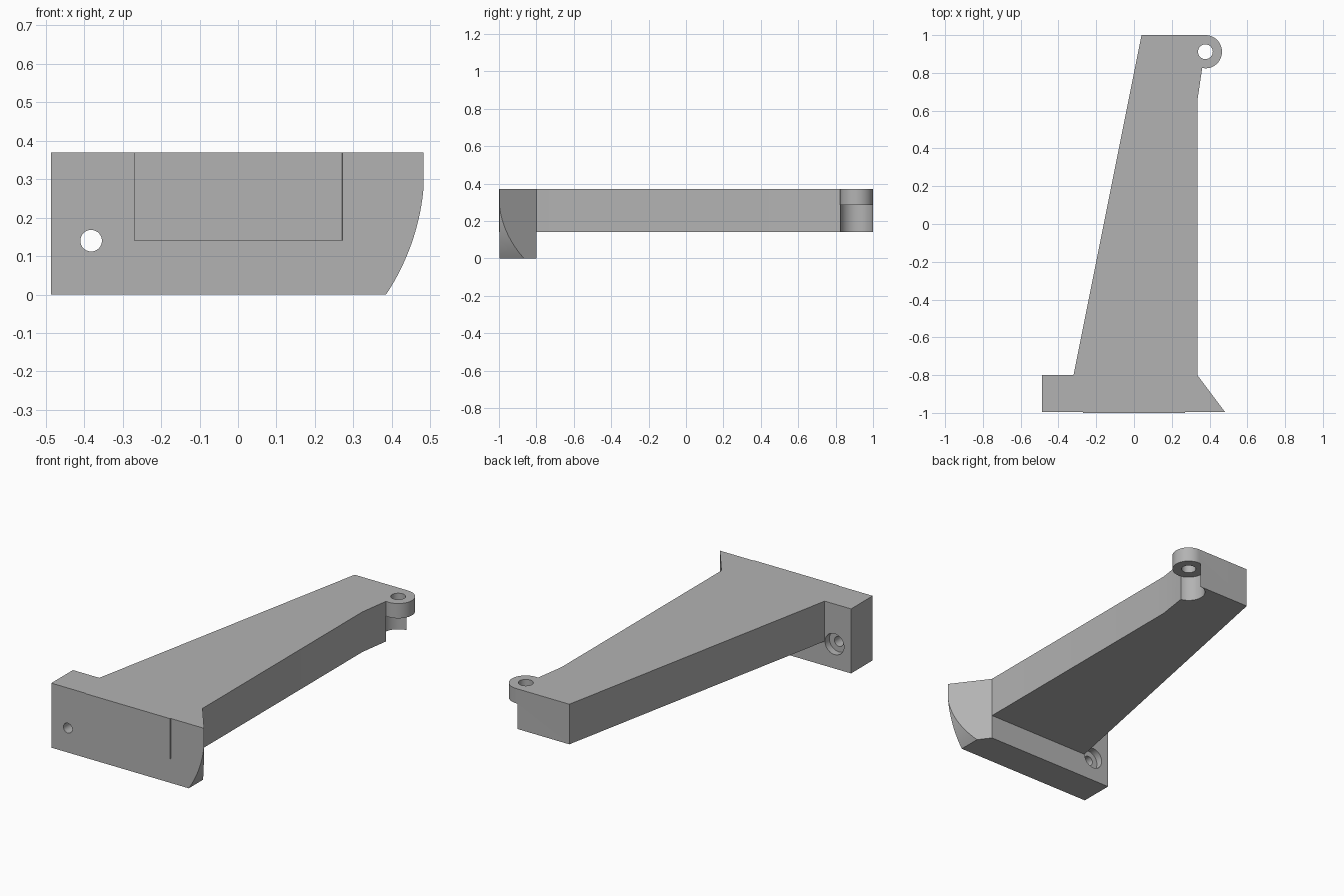
import bpy, bmesh, math
from mathutils import Vector

cube = bpy.data.objects.get("Cube")
if cube:
    bpy.data.objects.remove(cube, do_unlink=True)

grey = bpy.data.materials.new("plain grey")
grey.use_nodes = True
colour = (0.45, 0.45, 0.45, 1)
grey.diffuse_color = colour
grey.node_tree.nodes["Principled BSDF"].inputs["Base Color"].default_value = colour

TOP, ARM_BOTTOM, FRONT, BACK = 0.37, 0.14, -0.996, -0.8
LUG_X, LUG_Y, LUG_R = 0.378, 0.912, 0.088


def prism(name, points, start, end, axis="z"):
    """Extrude a 2D outline along z (outline in x, y) or y (outline in x, z)."""
    def place(p, t):
        return (p[0], p[1], t) if axis == "z" else (p[0], t, p[1])
    bm = bmesh.new()
    base = bm.faces.new([bm.verts.new(place(p, start)) for p in points])
    res = bmesh.ops.extrude_face_region(bm, geom=[base])
    moved = [g for g in res["geom"] if isinstance(g, bmesh.types.BMVert)]
    shift = Vector(place((0, 0), end - start))
    bmesh.ops.translate(bm, verts=moved, vec=shift)
    bmesh.ops.recalc_face_normals(bm, faces=bm.faces)
    mesh = bpy.data.meshes.new(name)
    bm.to_mesh(mesh)
    bm.free()
    mesh.materials.append(grey)
    obj = bpy.data.objects.new(name, mesh)
    bpy.context.collection.objects.link(obj)
    return obj


def arc(cx, cy, r, a0, a1, n):
    angles = [math.radians(a0 + (a1 - a0) * i / n) for i in range(n + 1)]
    return [(cx + r * math.cos(a), cy + r * math.sin(a)) for a in angles]


def circle(cx, cy, r, n=48):
    return arc(cx, cy, r, 0, 360, n)[:-1]


def combine(target, tool, operation):
    """Apply a boolean and discard the tool."""
    mod = target.modifiers.new("cut", "BOOLEAN")
    mod.operation, mod.object, mod.solver = operation, tool, "EXACT"
    bpy.context.view_layer.objects.active = target
    bpy.ops.object.modifier_apply(modifier=mod.name)
    bpy.data.objects.remove(tool, do_unlink=True)


# Mounting plate: curved end profile, trimmed by a slanted back corner
curve_r = 0.595
drop = math.degrees(math.asin(0.33 / curve_r))
profile = [(-0.487, TOP), (-0.487, 0)]
profile += arc(0.485 - curve_r, 0.33, curve_r, -drop, 0, 24) + [(0.485, TOP)]
bracket = prism("bracket", profile, FRONT, BACK, "y")
plan = [(-0.6, -1.1), (0.56, -1.1), (0.335, BACK), (0.26, -0.7), (-0.6, -0.7)]
combine(bracket, prism("plate_plan", plan, -0.1, 0.5), "INTERSECT")

# Tapered arm with a rounded lug, and a shallow pad on the plate front
outline = [(-0.27, -1), (0.27, -1), (0.335, BACK), (0.335, 0.65), (0.361, 0.826)]
outline += arc(LUG_X, LUG_Y, LUG_R, -90, 90, 32) + [(0.04, 1), (-0.32, BACK)]
combine(bracket, prism("arm", outline, ARM_BOTTOM, TOP), "UNION")

# Round pocket under the lug, and the pivot hole through it
combine(bracket, prism("pocket", circle(LUG_X, LUG_Y, LUG_R + 0.0006, 64), 0.05, 0.285),
        "DIFFERENCE")
combine(bracket, prism("pivot_hole", circle(LUG_X, LUG_Y, 0.039), 0.2, 0.5), "DIFFERENCE")

# Screw hole with a counterbore on the back
combine(bracket, prism("screw_hole", circle(-0.382, 0.14, 0.028), -1.2, -0.7, "y"), "DIFFERENCE")
combine(bracket, prism("counterbore", circle(-0.382, 0.14, 0.06), -0.84, -0.7, "y"), "DIFFERENCE")

bpy.ops.object.select_all(action="DESELECT")
bracket.select_set(True)
bpy.context.view_layer.objects.active = bracket
bpy.ops.object.shade_smooth_by_angle(angle=math.radians(20))
